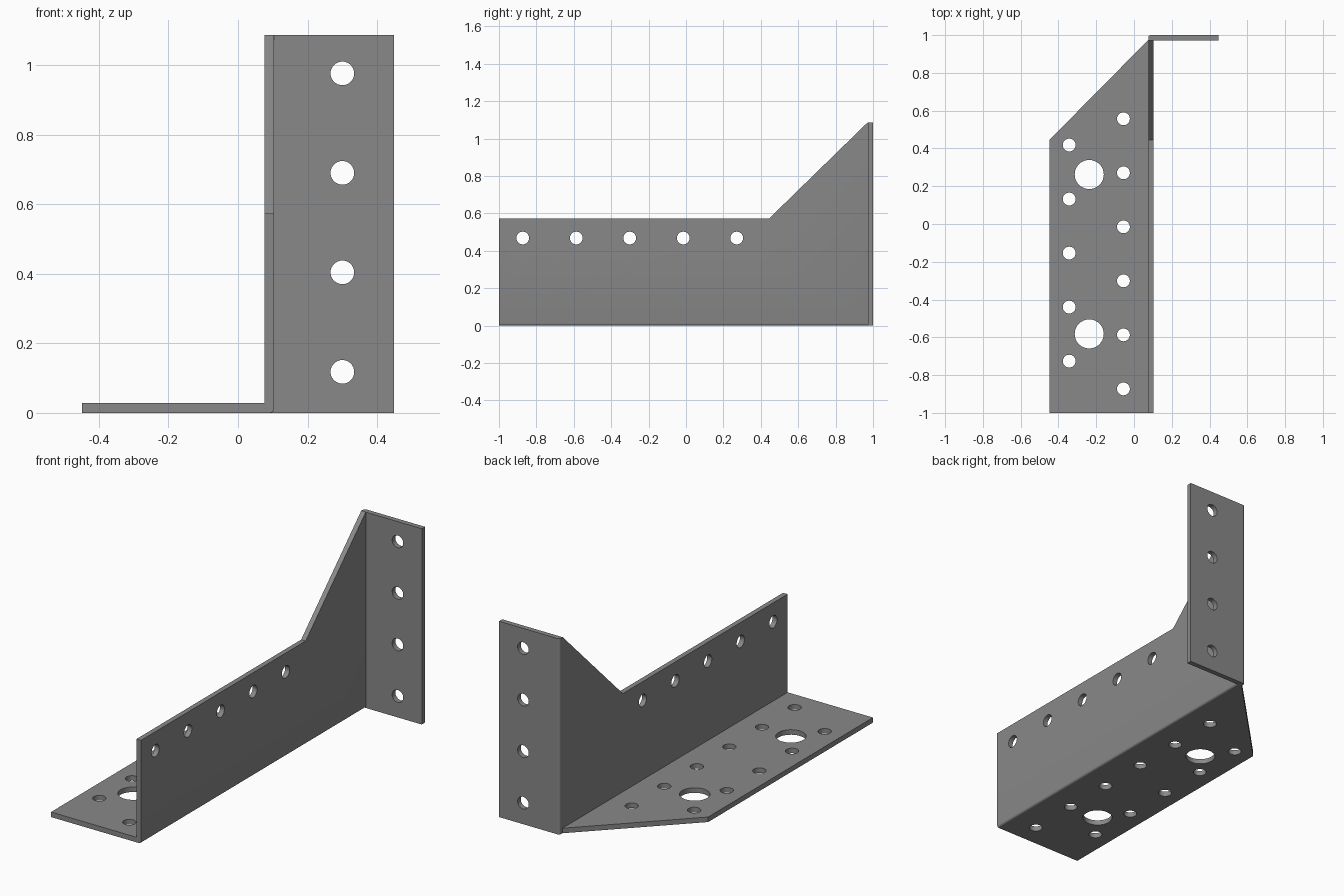
import bpy, bmesh, math
from mathutils import Vector, Matrix

cube = bpy.data.objects.get("Cube")
if cube:
    bpy.data.objects.remove(cube, do_unlink=True)

HALF_W = 0.448                 # half of the overall width
WEB_IN, WEB_OUT = 0.076, 0.104 # faces of the upright web
T = WEB_OUT - WEB_IN           # sheet thickness
HEIGHT = 1.087
BEND = 0.012                   # outer bend radius
PITCH = 0.286                  # hole spacing
R = 0.034                      # nail hole radius

steel = bpy.data.materials.new("grey steel")
steel.use_nodes = True
grey = (0.25, 0.25, 0.25, 1)
steel.diffuse_color = grey
steel.node_tree.nodes["Principled BSDF"].inputs["Base Color"].default_value = grey


def finish(name, bm):
    bmesh.ops.recalc_face_normals(bm, faces=bm.faces)
    mesh = bpy.data.meshes.new(name)
    bm.to_mesh(mesh)
    bm.free()
    mesh.materials.append(steel)
    obj = bpy.data.objects.new(name, mesh)
    bpy.context.collection.objects.link(obj)
    return obj


def prism(name, points, depth, bend_test=None):
    """Extrude a flat outline along depth, rounding edges picked by bend_test."""
    bm = bmesh.new()
    face = bm.faces.new([bm.verts.new(p) for p in points])
    new = bmesh.ops.extrude_face_region(bm, geom=[face])["geom"]
    bmesh.ops.translate(bm, vec=depth, verts=[v for v in new if isinstance(v, bmesh.types.BMVert)])
    if bend_test:
        edges = [e for e in bm.edges if all(bend_test(v.co) for v in e.verts)]
        bmesh.ops.bevel(bm, geom=edges, offset=BEND, segments=4, profile=0.5, affect='EDGES')
    return finish(name, bm)


def combine(target, other, operation):
    """Apply a boolean to the target and remove the helper."""
    mod = target.modifiers.new(operation, 'BOOLEAN')
    mod.operation, mod.object, mod.solver = operation, other, 'EXACT'
    bpy.context.view_layer.objects.active = target
    bpy.ops.object.modifier_apply(modifier=mod.name)
    bpy.data.objects.remove(other, do_unlink=True)


# Upright web with sloped shoulder and a rounded bottom bend
profile = [(-1, 0), (1, 0), (1, HEIGHT), (1 - T, HEIGHT), (0.445, 0.573), (-1, 0.573)]
bracket = prism("angle_bracket", [(WEB_IN, y, z) for y, z in profile], (T, 0, 0),
                lambda c: c.x > WEB_OUT - 0.001 and c.z < 0.001)

# Base plate with its back corner cut off
overlap = WEB_IN + T / 2
outline = [(-HALF_W, -1), (overlap, -1), (overlap, 0.975), (WEB_IN, 0.975), (-HALF_W, 0.445)]
base = prism("base_plate", [(x, y, 0) for x, y in outline], (0, 0, T))
combine(bracket, base, 'UNION')

# Back flange, reaching round the bend of the web
span = [(overlap, 1 - T), (HALF_W, 1 - T), (HALF_W, 1), (overlap, 1)]
flange = prism("back_flange", [(x, y, 0) for x, y in span], (0, 0, HEIGHT))
combine(bracket, flange, 'UNION')

# Round the upright outer bend between web and flange
bm = bmesh.new()
a, b = WEB_IN, 1.0
arc = [(a + BEND * (1 - math.cos(t)), b - BEND * (1 - math.sin(t)))
       for t in [i * math.pi / 8 for i in range(5)]]
corner = [(a - 0.02, b - BEND)] + arc + [(a + BEND, b + 0.02), (a - 0.02, b + 0.02)]
trim = prism("bend_trim", [(x, y, -0.1) for x, y in corner], (0, 0, HEIGHT + 0.2))
combine(bracket, trim, 'DIFFERENCE')

# Holes: centre, radius and axis
mid = (WEB_IN + WEB_OUT) / 2
holes = [((0.30, 1 - T / 2, 0.118 + i * PITCH), R, 'Y') for i in range(4)]
holes += [((mid, -0.873 + i * PITCH, 0.468), R, 'X') for i in range(5)]
holes += [((-0.056, -0.873 + i * PITCH, T / 2), R, 'Z') for i in range(6)]
holes += [((-0.343, -0.726 + i * PITCH, T / 2), R, 'Z') for i in range(5)]
holes += [((-0.237, y, T / 2), 0.077, 'Z') for y in (-0.582, 0.262)]
turn = {'X': Matrix.Rotation(math.pi / 2, 4, 'Y'), 'Y': Matrix.Rotation(math.pi / 2, 4, 'X'),
        'Z': Matrix.Identity(4)}
for centre, radius, axis in holes:
    bmesh.ops.create_cone(bm, cap_ends=True, segments=32, radius1=radius, radius2=radius,
                          depth=3 * T, matrix=Matrix.Translation(Vector(centre)) @ turn[axis])
combine(bracket, finish("hole_cutters", bm), 'DIFFERENCE')

# Smooth the holes and bends, keep the sheet edges sharp
bpy.ops.object.select_all(action='DESELECT')
bracket.select_set(True)
bpy.context.view_layer.objects.active = bracket
bpy.ops.object.shade_smooth_by_angle(angle=math.radians(30))
